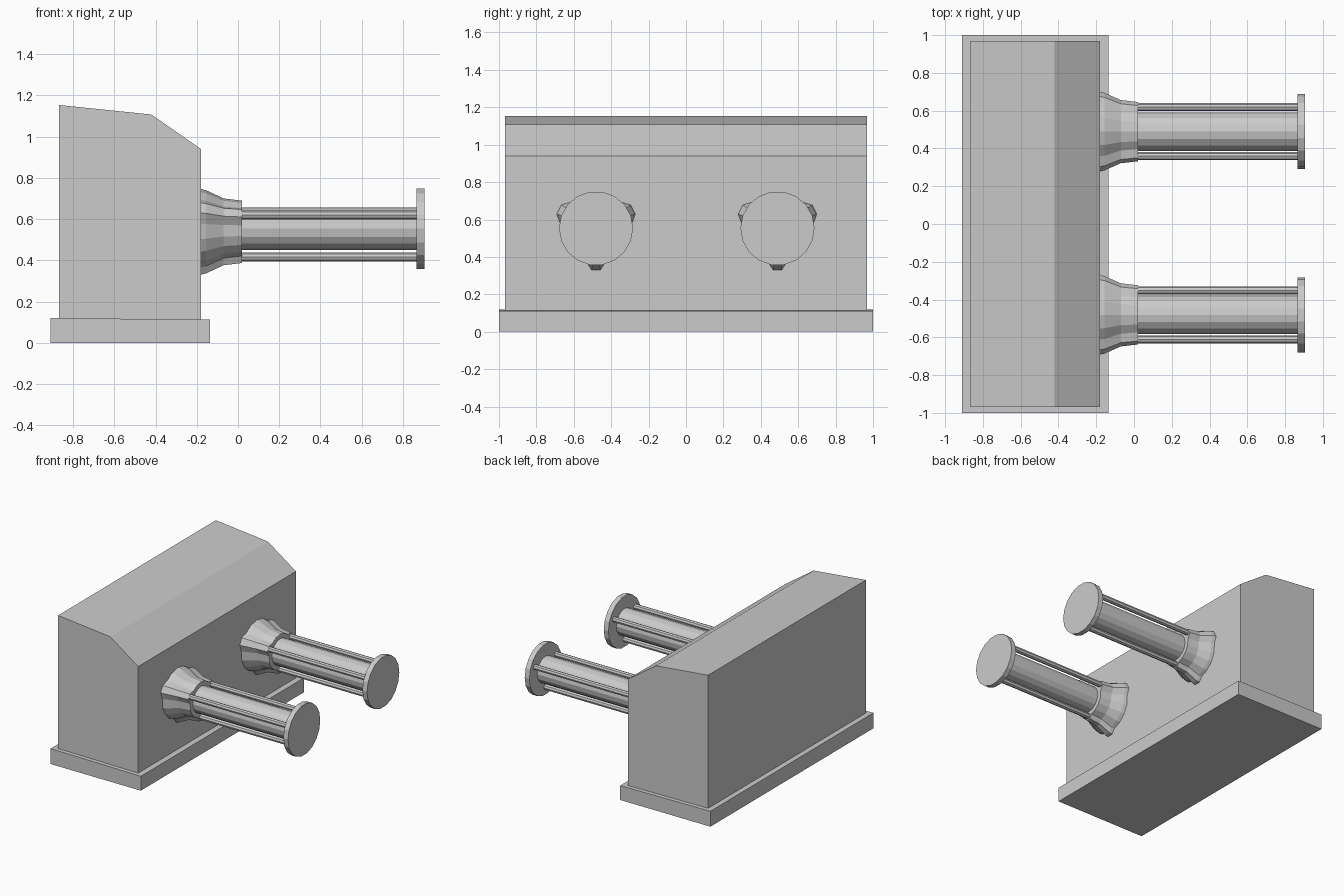
import bpy, bmesh, math
from mathutils import Matrix

if "Cube" in bpy.data.objects:
    bpy.data.objects.remove(bpy.data.objects["Cube"])


def finish(name, bm):
    bmesh.ops.recalc_face_normals(bm, faces=bm.faces)
    mesh = bpy.data.meshes.new(name)
    bm.to_mesh(mesh)
    bm.free()
    obj = bpy.data.objects.new(name, mesh)
    bpy.context.collection.objects.link(obj)
    return obj


def loft(name, rings):
    """Skin a list of equal-length closed rings and cap both ends."""
    bm = bmesh.new()
    loops = [[bm.verts.new(p) for p in ring] for ring in rings]
    n = len(loops[0])
    for a, b in zip(loops, loops[1:]):
        for i in range(n):
            j = (i + 1) % n
            bm.faces.new((a[i], a[j], b[j], b[i]))
    bm.faces.new(loops[0])
    bm.faces.new(loops[-1])
    return finish(name, bm)


def extrude_y(name, profile, half):
    return loft(name, [[(x, y, z) for x, z in profile] for y in (-half, half)])


def rod_x(name, x0, x1, y, z, r, sides):
    bm = bmesh.new()
    m = Matrix.Translation(((x0 + x1) / 2, y, z)) @ Matrix.Rotation(math.pi / 2, 4, 'Y')
    bmesh.ops.create_cone(bm, cap_ends=True, segments=sides, radius1=r, radius2=r,
                          depth=x1 - x0, matrix=m)
    return finish(name, bm)


# Plinth and sloped-top block
extrude_y("plinth", [(-.91, 0), (-.135, 0), (-.135, .112), (-.42, .115), (-.91, .12)], 1.0)
extrude_y("block", [(-.868, .1), (-.18, .1), (-.18, .94), (-.42, 1.107), (-.868, 1.153)], .968)

# Collar cross-section: angle in degrees and whether it lies on a raised lug
section = [(7, 0), (20, 1), (34, 1), (47, 0), (68, 0), (90, 0), (112, 0),
           (133, 0), (146, 1), (160, 1), (173, 0), (195, 0), (215, 0), (236, 0),
           (256, 0), (264, 1), (276, 1), (284, 0), (304, 0), (325, 0), (345, 0)]
stations = [(-.19, .195), (-.155, .187), (-.07, .147), (.02, .136)]
ZC = .553

for side, yc in (("left", -.481), ("right", .489)):
    # Flared collar with three lugs
    rings = []
    for x, r in stations:
        ring = []
        for deg, lug in section:
            a, rr = math.radians(deg), r + .031 * lug
            ring.append((x, yc + rr * math.cos(a), ZC + rr * math.sin(a)))
        rings.append(ring)
    loft(side + "_collar", rings)

    # Plunger shaft, guide rods and end disc
    rod_x(side + "_shaft", -.1, .87, yc, ZC, .102, 16)
    for i, (dy, dz) in enumerate(((-.13, .067), (.13, .067), (0, -.137))):
        rod_x(f"{side}_guide_rod_{i + 1}", -.05, .87, yc + dy, ZC + dz, .021, 8)
    rod_x(side + "_end_disc", .865, .905, yc, ZC, .198, 18)
